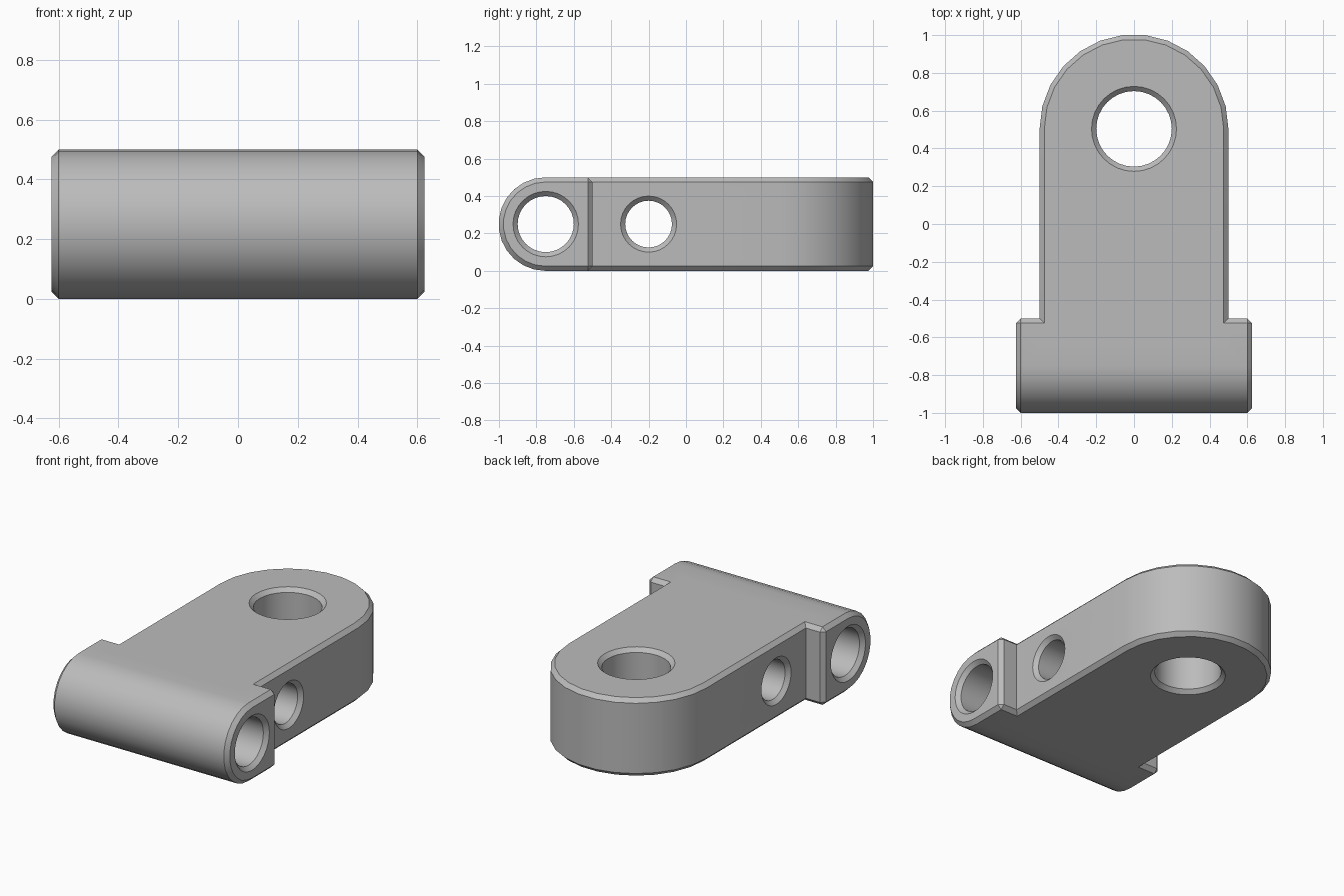
import bpy
import bmesh
from math import pi, sin, cos
from mathutils import Matrix, Vector

cube = bpy.data.objects.get("Cube")
if cube:
    bpy.data.objects.remove(cube, do_unlink=True)

CHAMFER = 0.025
ARC_STEPS = 13
THICK = 0.5
MID = THICK / 2

grey = bpy.data.materials.new("plain grey")
grey.use_nodes = True
colour = (0.5, 0.5, 0.5, 1)
grey.diffuse_color = colour
grey.node_tree.nodes["Principled BSDF"].inputs["Base Color"].default_value = colour


def add_object(name, bm):
    bmesh.ops.recalc_face_normals(bm, faces=bm.faces)
    mesh = bpy.data.meshes.new(name)
    bm.to_mesh(mesh)
    bm.free()
    mesh.materials.append(grey)
    obj = bpy.data.objects.new(name, mesh)
    bpy.context.collection.objects.link(obj)
    return obj


def select(obj):
    bpy.ops.object.select_all(action="DESELECT")
    obj.select_set(True)
    bpy.context.view_layer.objects.active = obj


def round_ended(name, radius, length, depth, matrix):
    """Chamfered plate: half-round end at +v, square end at v = -length."""
    bm = bmesh.new()
    profile = [(-radius, -length), (radius, -length)]
    for i in range(ARC_STEPS + 1):
        a = pi * i / ARC_STEPS
        profile.append((radius * cos(a), radius * sin(a)))
    face = bm.faces.new([bm.verts.new((u, v, -depth / 2)) for u, v in profile])
    grown = bmesh.ops.extrude_face_region(bm, geom=[face])["geom"]
    top = [g for g in grown if isinstance(g, bmesh.types.BMVert)]
    bmesh.ops.translate(bm, verts=top, vec=(0, 0, depth))
    bm.transform(matrix)
    obj = add_object(name, bm)
    bevel = obj.modifiers.new("chamfer", "BEVEL")
    bevel.width = CHAMFER
    bevel.segments = 1
    bevel.limit_method = "ANGLE"
    select(obj)
    bpy.ops.object.modifier_apply(modifier=bevel.name)
    return obj


def hole_cutter(name, radius, half, centre, axis, sides=32):
    """Spool-shaped cutter that leaves a chamfered rim at both ends."""
    bm = bmesh.new()
    over = 0.01
    flare = radius + CHAMFER + over
    rings = []
    for w, r in ((-half - over, flare), (-half + CHAMFER, radius),
                 (half - CHAMFER, radius), (half + over, flare)):
        rings.append([bm.verts.new((r * cos(2 * pi * i / sides),
                                    r * sin(2 * pi * i / sides), w))
                      for i in range(sides)])
    for a, b in zip(rings, rings[1:]):
        for i in range(sides):
            j = (i + 1) % sides
            bm.faces.new((a[i], a[j], b[j], b[i]))
    bm.faces.new(rings[0])
    bm.faces.new(rings[-1])
    turn = Vector((0, 0, 1)).rotation_difference(Vector(axis)).to_matrix().to_4x4()
    bm.transform(Matrix.Translation(centre) @ turn)
    obj = add_object(name, bm)
    obj.hide_render = True
    return obj


def combine(target, other, operation):
    mod = target.modifiers.new(operation.lower(), "BOOLEAN")
    mod.operation = operation
    mod.solver = "EXACT"
    mod.object = other
    select(target)
    bpy.ops.object.modifier_apply(modifier=mod.name)
    bpy.data.objects.remove(other, do_unlink=True)


# Flat arm with a rounded back end
apex = cos(pi / (2 * ARC_STEPS))
arm_y = 1 - 0.5 * apex
bracket = round_ended("hinge_bracket", 0.5, arm_y + 0.65, THICK,
                      Matrix.Translation((0, arm_y, MID)))

# Cross barrel with a rounded front and a square back
barrel_y = -1 + MID * apex
lay_down = Matrix(((0, 0, 1, 0), (0, -1, 0, barrel_y), (1, 0, 0, MID), (0, 0, 0, 1)))
barrel = round_ended("barrel", MID, -0.5 - barrel_y, 1.25, lay_down)
combine(bracket, barrel, "UNION")

# Through holes
for cutter in (
    hole_cutter("arm_eye_cutter", 0.2, MID, (0, arm_y, MID), (0, 0, 1)),
    hole_cutter("pin_bore_cutter", 0.15, 0.625, (0, -0.75, MID), (1, 0, 0)),
    hole_cutter("cross_hole_cutter", 0.125, 0.5, (0, -0.2, MID), (1, 0, 0)),
):
    combine(bracket, cutter, "DIFFERENCE")

select(bracket)
bpy.ops.object.shade_smooth_by_angle(angle=pi / 6)
